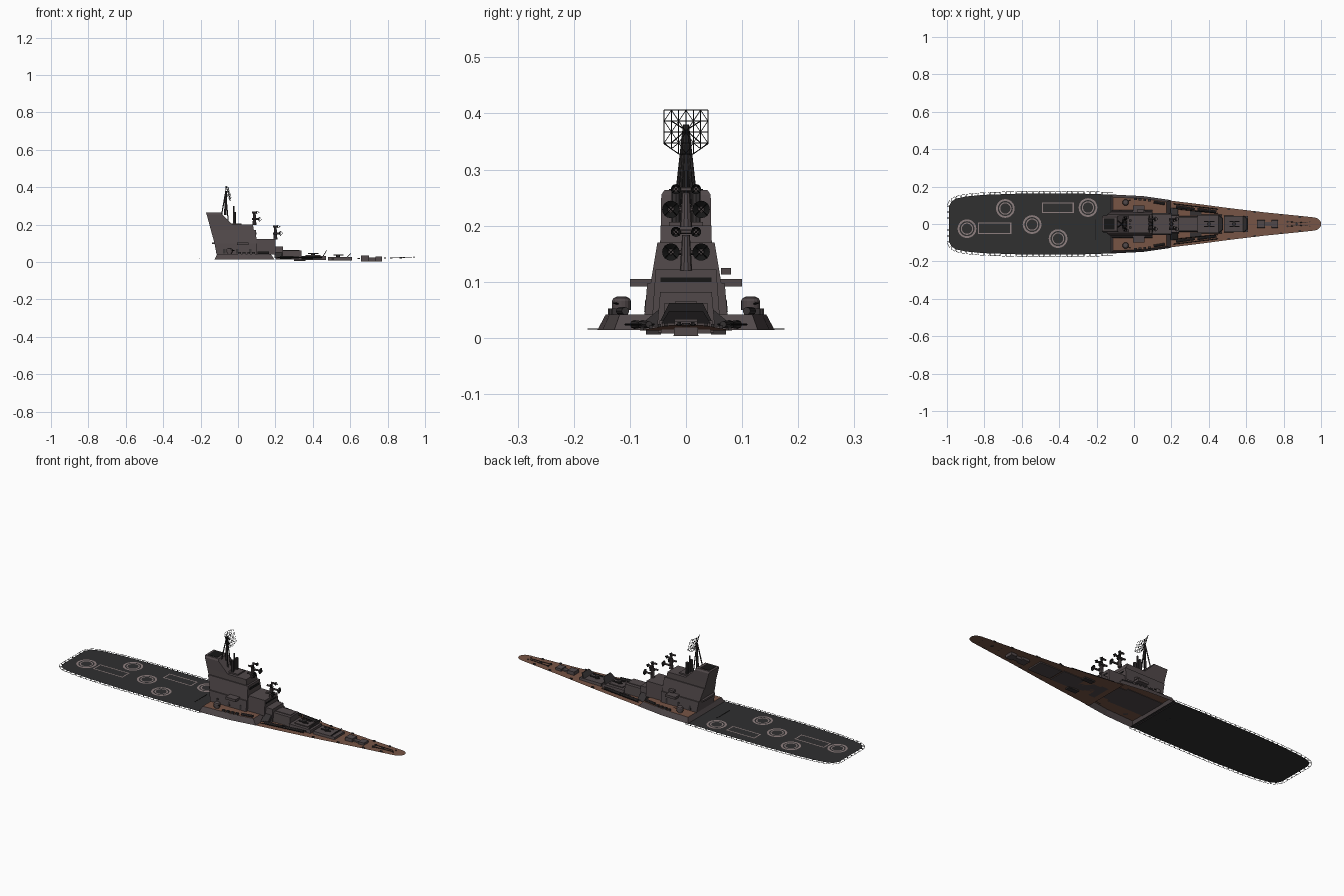
import bpy, bmesh, math
from mathutils import Vector, Matrix

if "Cube" in bpy.data.objects:
    bpy.data.objects.remove(bpy.data.objects["Cube"])


def mat(name, r, g, b):
    m = bpy.data.materials.new(name)
    m.diffuse_color = (r, g, b, 1)
    m.use_nodes = True
    m.node_tree.nodes["Principled BSDF"].inputs["Base Color"].default_value = m.diffuse_color
    return m


GREY = mat("warm_grey", .082, .066, .068)
DARK = mat("dark_grey", .035, .031, .032)
DECK = mat("charcoal_deck", .029, .029, .030)
WOOD = mat("brown_deck", .185, .090, .060)
BLACK = mat("black", .008, .008, .008)
MARK = mat("deck_marking", .27, .21, .21)


def finish(name, bm, *mats, normals=True):
    if normals:
        bmesh.ops.recalc_face_normals(bm, faces=bm.faces)
    me = bpy.data.meshes.new(name)
    bm.to_mesh(me)
    bm.free()
    for m in mats:
        me.materials.append(m)
    ob = bpy.data.objects.new(name, me)
    bpy.context.collection.objects.link(ob)
    return ob


def frustum(bm, x0, x1, z0, z1, yb, yt, xt0=None, xt1=None, yc=0):
    """Block with its own bottom and top rectangles."""
    xt0 = x0 if xt0 is None else xt0
    xt1 = x1 if xt1 is None else xt1
    vs = [bm.verts.new((x, yc + y, z)) for a, b, h, z in ((x0, x1, yb, z0), (xt0, xt1, yt, z1))
          for x, y in ((a, -h), (b, -h), (b, h), (a, h))]
    for f in ((3, 2, 1, 0), (4, 5, 6, 7), (0, 1, 5, 4), (1, 2, 6, 5), (2, 3, 7, 6), (3, 0, 4, 7)):
        bm.faces.new([vs[i] for i in f])


def rod(bm, a, b, r, r2=None, n=4):
    a, b = Vector(a), Vector(b)
    d = b - a
    M = Matrix.Translation((a + b) / 2) @ d.to_track_quat('Z', 'Y').to_matrix().to_4x4()
    bmesh.ops.create_cone(bm, cap_ends=True, segments=n, radius1=r, radius2=r if r2 is None else r2,
                          depth=d.length, matrix=M)


def blocks(name, material, *rows):
    bm = bmesh.new()
    for row in rows:
        frustum(bm, *row)
    return finish(name, bm, material)


def rods(name, material, rows, n=4):
    bm = bmesh.new()
    for row in rows:
        rod(bm, *row, n=n)
    return finish(name, bm, material)


def sheet(name, material, outline, zf):
    bm = bmesh.new()
    rings = [[bm.verts.new((x, s * y, zf(x))) for s in (-1, 1)] for x, y in outline]
    for p, q in zip(rings, rings[1:]):
        bm.faces.new((p[0], q[0], q[1], p[1]))
    return finish(name, bm, material, normals=False)


def bow_z(x):
    return .013 + .010 * max(0, (x - .5) / .5)


# Decks
FLIGHT = [(-.988, .095), (-.975, .122), (-.95, .136), (-.9, .147), (-.8, .156),
          (-.6, .163), (-.3, .163), (-.11, .157)]
BOW = [(.17, .128), (.35, .106), (.5, .086), (.7, .062), (.9, .042), (.965, .035), (.985, .028), (.996, .017), (1, .006)]
sheet("flight_deck", DECK, FLIGHT, lambda x: .017)
sheet("bow_deck", WOOD, BOW, bow_z)

# Raised midship deck: grey sloping walls, brown top, open underneath
bm = bmesh.new()
low = [(-.125, .158), (.05, .149), (.195, .128)]
high = [(-.112, .143), (.05, .136), (.175, .118)]
rings = []
for pts, z in ((low, .014), (high, .042)):
    loop = [(x, -y) for x, y in pts] + [(x, y) for x, y in reversed(pts)]
    rings.append([bm.verts.new((x, y, z)) for x, y in loop])
for i in range(6):
    j = (i + 1) % 6
    bm.faces.new((rings[0][i], rings[0][j], rings[1][j], rings[1][i]))
bm.faces.new(rings[1]).material_index = 1
finish("raised_midship_deck", bm, GREY, WOOD, normals=False)

# Painted landing circles and lift outlines
bm = bmesh.new()
for cx, cy in ((-.688, .083), (-.246, .088), (-.545, -.003), (-.406, -.078), (-.893, -.025)):
    for r0, r1 in ((.040, .050), (.027, .033)):
        ring = [[bm.verts.new((cx + r * math.cos(a), cy + r * math.sin(a), .0182)) for r in (r0, r1)]
                for a in [math.tau * i / 32 for i in range(32)]]
        for p, q in zip(ring, ring[1:] + ring[:1]):
            bm.faces.new((p[0], p[1], q[1], q[0]))
for x0, x1, y0, y1 in ((-.492, -.322, .058, .116), (-.834, -.656, -.054, .008)):
    t = .006
    for a, b, c, d in ((x0, x1, y0, y0 + t), (x0, x1, y1 - t, y1), (x0, x0 + t, y0, y1), (x1 - t, x1, y0, y1)):
        bm.faces.new([bm.verts.new((x, y, .0182)) for x, y in ((a, c), (b, c), (b, d), (a, d))])
finish("deck_markings", bm, MARK, normals=False)
blocks("lift_seam", BLACK, (-.205, -.202, .017, .0183, .055, .055, None, None, -.03))

# Safety net frames round the flight deck
edge = [Vector((x, y, .016)) for x, y in FLIGHT]
edge = [Vector((-.988, 0, .016))] + edge
net = []
for a, b in zip(edge, edge[1:]):
    d = b - a
    out = Vector((-d.y, d.x, 0)).normalized() * .012
    n = max(1, round(d.length / .03))
    for i in range(n):
        p, q = a + d * ((i + .08) / n), a + d * ((i + .92) / n)
        for s in (1, -1):
            m = [Vector((v.x, s * v.y, v.z)) for v in (p, p + out, q + out, q)]
            net += [(m[k], m[k + 1], .0011) for k in range(3)]
rods("safety_nets", BLACK, net)

# Superstructure tiers: x0, x1, z0, z1, half width bottom/top, top x0/x1
blocks("superstructure", GREY,
       (-.115, .1, .04, .098, .074, .069, -.125, .1),
       (-.125, .1, .098, .17, .063, .051, -.145, .095),
       (.1, .2, .04, .122, .060, .054),
       (.2, .24, .013, .082, .052, .046),
       (.24, .34, .013, .062, .042, .038),
       (-.145, .085, .17, .2, .046, .045, -.153, .08),
       (-.04, .02, .2, .207, .03, .03))
blocks("funnel_tower", GREY, (-.153, -.03, .2, .255, .045, .044, -.168, -.085),
       (-.168, -.085, .255, .264, .044, .038, -.172, -.09))
blocks("funnel_opening", BLACK, (-.16, -.105, .264, .2655, .03, .03))
blocks("bridge_wings", GREY, (-.005, .055, .092, .105, .1, .1),
       (-.14, -.11, .095, .105, .05, .05), (.02, .05, .113, .125, .009, .009, None, None, .071))
blocks("blast_screen", DARK, (.195, .235, .02, .062, .085, .035))
blocks("bridge_windows", BLACK, (.0985, .1012, .148, .157, .04, .04, .0965, .0985),
       (.2, .2012, .1, .108, .045, .045))
blocks("side_doors", DARK, *[(x, x + .012, .046, .068, .0745, .0725) for x in (-.08, -.01, .06)])

# Foredeck houses and breakwater shields
blocks("foredeck_houses", GREY, (.34, .47, .01, .031, .05, .047), (.48, .61, .008, .027, .045, .042),
       (.36, .44, .031, .036, .03, .03), (.215, .33, .062, .065, .02, .02))
blocks("launcher_shields", DARK, (.452, .457, .03, .062, .046, .03, .472, .476),
       (.582, .587, .026, .048, .044, .03, .602, .606))

# Twin-arm missile launchers
bm = bmesh.new()
for cx, z in ((.40, .034), (.535, .026)):
    rod(bm, (cx, 0, z), (cx, 0, z + .014), .011, n=10)
    for s in (-1, 1):
        frustum(bm, cx - .025, cx + .03, z + .009, z + .014, .003, .003, None, None, s * .014)
finish("missile_launchers", bm, DARK)

# Rocket launcher near the bow (waisted in plan), below-deck wells
blocks("bow_launcher", GREY, (.658, .70, .003, .034, .022, .02), (.70, .735, .003, .025, .012, .011),
       (.735, .77, .003, .03, .022, .02))
blocks("deck_wells", DARK, *[(.3, .36, .006, .014, .013, .013, None, None, s * .058) for s in (-1, 1)])

# Boats, rails and edge fittings on both sides
bm = bmesh.new()
rail = bmesh.new()
for s in (-1, 1):
    for k in range(2):
        a = Vector((.225 + .115 * k, s * (.092 - .014 * k), .024))
        rod(bm, a, a + Vector((.1, -s * .012, 0)), .008, .006, n=8)
    rod(rail, (.21, s * .108, .024), (.45, s * .079, .024), .0018)
    rod(rail, (.21, s * .082, .024), (.45, s * .057, .024), .0018)
    for x in (0, .025, .05, .075):
        frustum(bm, x, x + .015, .042, .052, .006, .006, None, None, s * (.133 - x * .1))
    rod(bm, (.105, s * .118, .048), (.165, s * .108, .048), .007, n=8)
    for x in (.5, .64, .78, .88):
        frustum(bm, x, x + .012, bow_z(x), bow_z(x) + .006, .003, .003, None, None, s * (.078 - (x - .5) * .11))
finish("boats_and_fittings", bm, DARK)
finish("side_rails", rail, BLACK)

# Anchor gear
gear = []
for s in (-1, 1):
    gear += [((.82, s * .012, bow_z(.82)), (.82, s * .012, .025), .006),
             ((.82, s * .012, .0215), (.93, s * .006, .0235), .0016),
             ((.94, s * .012, .021), (.94, s * .012, .028), .003)]
gear.append(((.87, 0, .019), (.87, 0, .027), .007))
rods("anchor_gear", DARK, gear, n=8)

# Domed gun mounts
bm = bmesh.new()
guns = bmesh.new()
for s in (-1, 1):
    y = s * .115
    for z0, z1, r0, r1 in ((.042, .05, .012, .012), (.05, .066, .017, .017), (.066, .071, .017, .014), (.071, .074, .014, .007)):
        rod(bm, (-.045, y, z0), (-.045, y, z1), r0, r1, n=16)
    for d in (-.004, .004):
        rod(guns, (-.045 + d, y, .06), (-.02 + d, y + s * .014, .062), .0015, n=6)
finish("gun_mounts", bm, GREY)
finish("gun_barrels", guns, BLACK)

# Fire control directors: two large dishes below two small ones
ped, dish = bmesh.new(), bmesh.new()
for cx, z0, zc in ((.088, .198, .229), (.2, .12, .153)):
    rod(ped, (cx, 0, z0), (cx, 0, zc + .03), .011, .007, n=10)
    for z, y, r, dx in ((zc, .027, .0155, .024), (zc + .036, .018, .009, .01)):
        rod(ped, (cx, -y, z), (cx, y, z), .004, n=6)
        for s in (-1, 1):
            x = cx + dx
            rod(ped, (cx - .012, s * y, z), (x, s * y, z), .005, n=8)
            M = Matrix.Translation((x, s * y, z)) @ Matrix.Rotation(math.pi / 2, 4, 'Y')
            bmesh.ops.create_cone(dish, cap_ends=False, segments=16, radius1=r * .35, radius2=r, depth=.008, matrix=M)
            for a in range(4):
                t = math.pi / 4 + a * math.pi / 2
                rod(dish, (x + .004, s * y + r * math.cos(t), z + r * math.sin(t)), (x + .016, s * y, z), .0009)
finish("director_pedestals", ped, GREY)
finish("director_dishes", dish, BLACK)

# Tripod mast and poles
legs = [((-.068, 0, .25), (-.064, 0, .38), .007, .005)]
for s in (-1, 1):
    legs += [((-.088, s * .017, .25), (-.066, s * .003, .375), .003),
             ((-.052, s * .013, .215), (-.064, s * .003, .35), .0028),
             ((-.02, s * .018, .2), (-.02, s * .018, .268), .008)]
legs.append(((-.022, 0, .2), (-.022, 0, .298), .004))
rods("mast", DARK, legs, n=8)

# Lattice radar: tilted, curved grid with cut lower corners
def lat(i, j):
    y = -.039 + .078 * i / 6
    z = .328 + .078 * j / 4
    if j == 0:
        z += .018 * max(0, abs(i - 3) - 1) / 2
    return Vector((-.042 - (z - .328) * .3 + 7 * y * y, y, z))


grid = []
for i in range(7):
    for j in range(5):
        if i < 6:
            grid.append((lat(i, j), lat(i + 1, j), .0009))
        if j < 4:
            grid.append((lat(i, j), lat(i, j + 1), .0009))
        if i < 6 and j < 4:
            a, b = (lat(i, j), lat(i + 1, j + 1)) if (i + j) % 2 else (lat(i + 1, j), lat(i, j + 1))
            grid.append((a, b, .0007))
for i, j in ((1, 1), (5, 1), (1, 3), (5, 3), (3, 0), (3, 4)):
    grid.append((lat(i, j), (-.066, 0, .37), .0011))
rods("lattice_radar", BLACK, grid)
